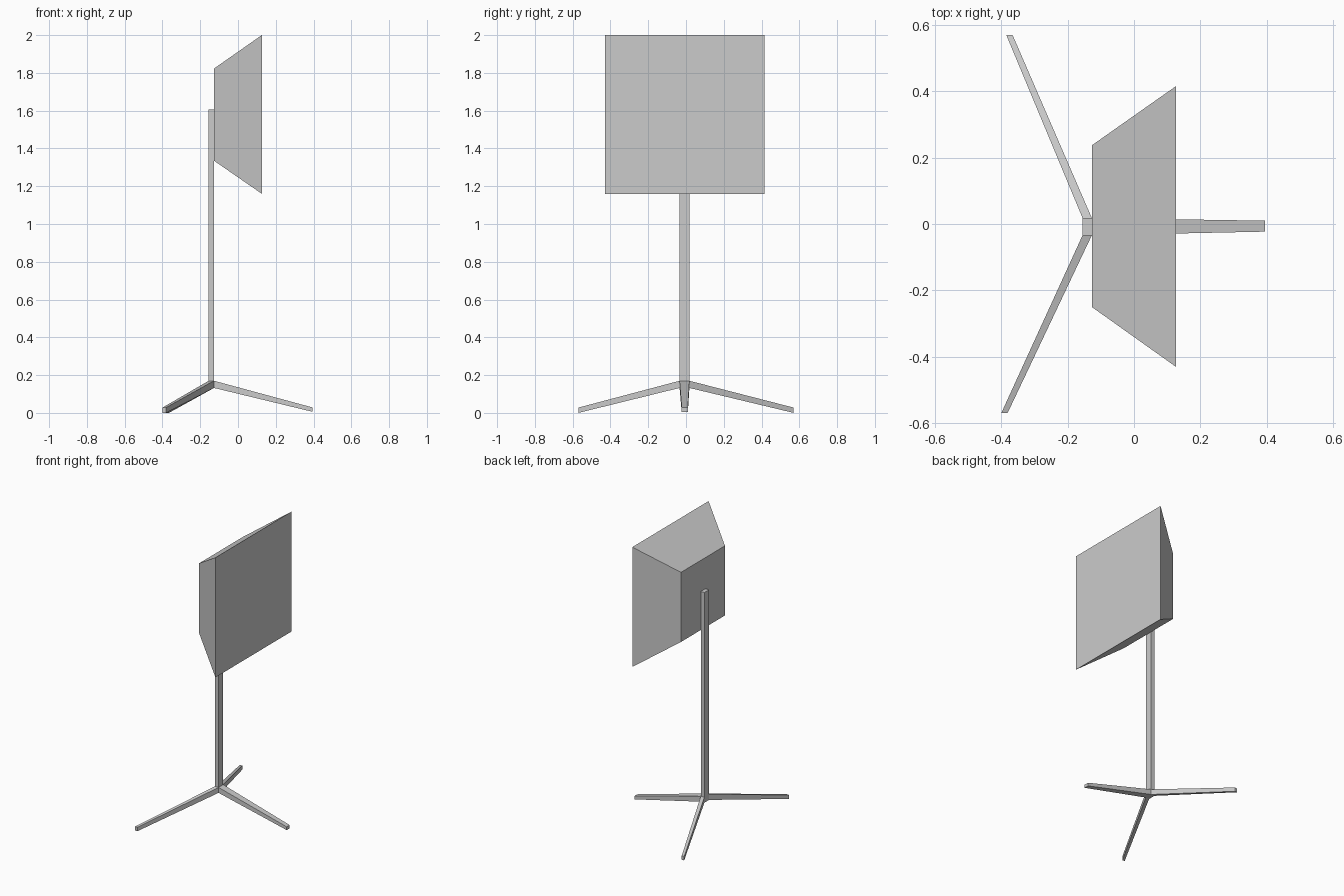
import bpy
import bmesh

cube = bpy.data.objects.get("Cube")
if cube:
    bpy.data.objects.remove(cube, do_unlink=True)

grey = bpy.data.materials.new("plain grey")
grey.use_nodes = True
colour = (0.6, 0.6, 0.6, 1)
grey.diffuse_color = colour
grey.node_tree.nodes["Principled BSDF"].inputs["Base Color"].default_value = colour


def rectangle(axis, at, u, v):
    """Four corners of a rectangle lying across the given axis (0 = x, 1 = y, 2 = z)."""
    corners = []
    for a, b in ((u[0], v[0]), (u[1], v[0]), (u[1], v[1]), (u[0], v[1])):
        point = [a, b]
        point.insert(axis, at)
        corners.append(point)
    return corners


def loft(name, start, end):
    """Solid beam or frustum between two rectangles."""
    bm = bmesh.new()
    a = [bm.verts.new(p) for p in start]
    b = [bm.verts.new(p) for p in end]
    bm.faces.new(a)
    bm.faces.new(b)
    for i in range(4):
        j = (i + 1) % 4
        bm.faces.new((a[i], a[j], b[j], b[i]))
    bmesh.ops.recalc_face_normals(bm, faces=bm.faces)
    mesh = bpy.data.meshes.new(name)
    bm.to_mesh(mesh)
    bm.free()
    mesh.materials.append(grey)
    obj = bpy.data.objects.new(name, mesh)
    bpy.context.collection.objects.link(obj)
    return obj


# Pole section and leg root height
pole_x = (-0.155, -0.127)
pole_y = (-0.034, 0.018)
root_z = (0.132, 0.17)
foot_z = (0.0, 0.028)

# Upright pole
loft("pole", rectangle(2, root_z[0], pole_x, pole_y),
     rectangle(2, 1.605, pole_x, pole_y))

# Flared box head, wide face towards +x
loft("head", rectangle(0, -0.127, (-0.25, 0.237), (1.335, 1.823)),
     rectangle(0, 0.126, (-0.43, 0.415), (1.16, 2.0)))

# Tapered leg below the head
loft("front_leg", rectangle(0, pole_x[1], pole_y, root_z),
     rectangle(0, 0.394, (-0.023, 0.01), (0.006, 0.029)))

# Two splayed legs on the other side
for name, root_y, foot_y, foot_x in (
        ("left_leg", pole_y[1], 0.57, (-0.385, -0.366)),
        ("right_leg", pole_y[0], -0.57, (-0.4, -0.381))):
    loft(name, rectangle(1, root_y, pole_x, root_z),
         rectangle(1, foot_y, foot_x, foot_z))
